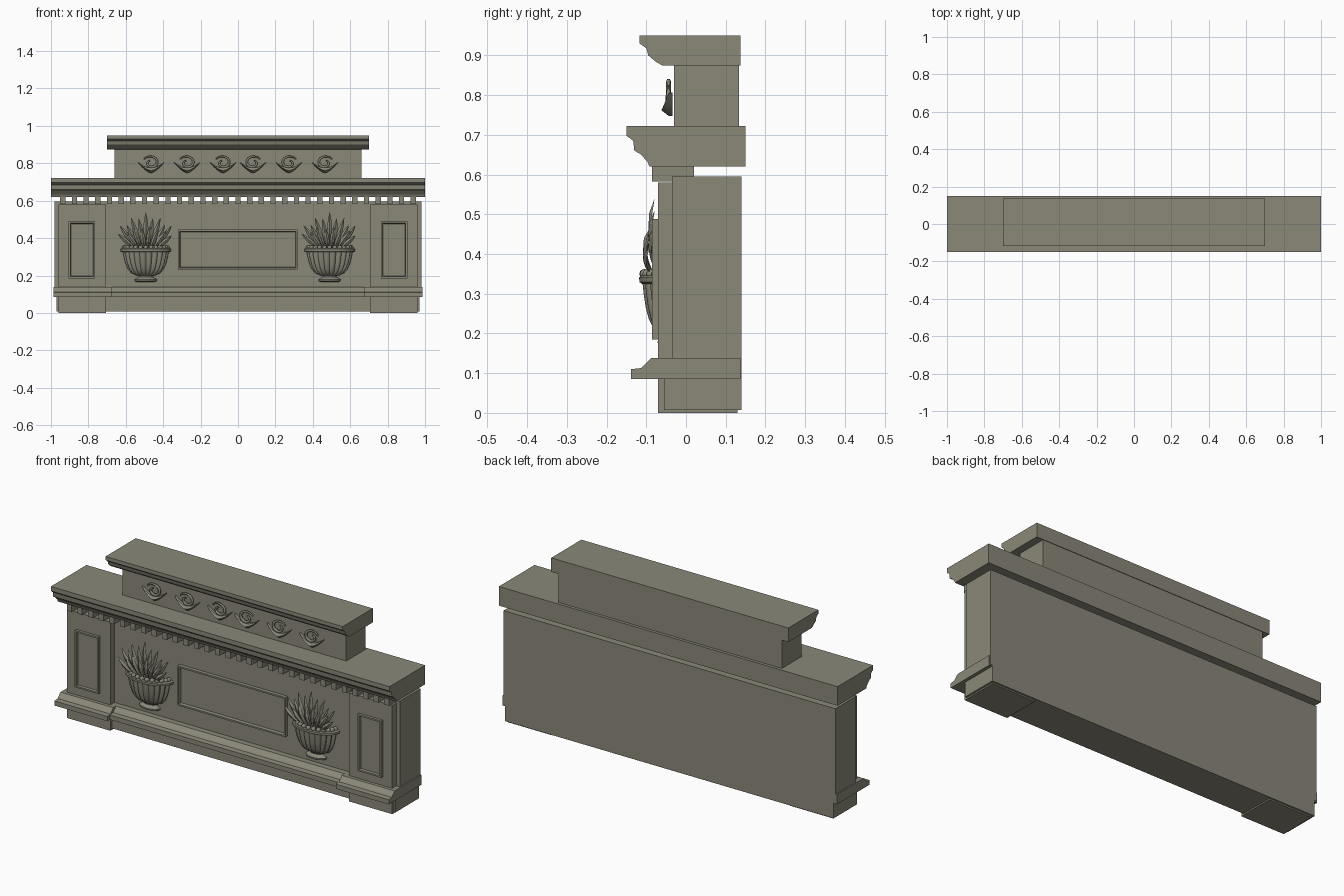
import bpy, bmesh
from math import sin, cos, pi, radians

cube = bpy.data.objects.get("Cube")
if cube:
    bpy.data.objects.remove(cube, do_unlink=True)

stone = bpy.data.materials.new("olive grey stone")
stone.use_nodes = True
STONE = (0.255, 0.246, 0.190, 1)
stone.diffuse_color = STONE
bsdf = next(n for n in stone.node_tree.nodes if n.type == 'BSDF_PRINCIPLED')
bsdf.inputs["Base Color"].default_value = STONE


def finish(name, bm, smooth=False):
    bmesh.ops.recalc_face_normals(bm, faces=bm.faces[:])
    mesh = bpy.data.meshes.new(name)
    bm.to_mesh(mesh)
    bm.free()
    mesh.materials.append(stone)
    ob = bpy.data.objects.new(name, mesh)
    bpy.context.collection.objects.link(ob)
    if smooth:
        bpy.ops.object.select_all(action='DESELECT')
        ob.select_set(True)
        bpy.context.view_layer.objects.active = ob
        bpy.ops.object.shade_smooth_by_angle(angle=radians(35))
    return ob


def add_box(bm, x0, x1, y0, y1, z0, z1):
    geo = bmesh.ops.create_cube(bm, size=1)
    for v in geo["verts"]:
        v.co.x = x1 if v.co.x > 0 else x0
        v.co.y = y1 if v.co.y > 0 else y0
        v.co.z = z1 if v.co.z > 0 else z0
    return geo["verts"]


def box(name, *dims):
    bm = bmesh.new()
    add_box(bm, *dims)
    return finish(name, bm)


def moulding(name, x0, x1, profile):
    """Extrude a (y, z) profile along x."""
    bm = bmesh.new()
    face = bm.faces.new([bm.verts.new((x0, y, z)) for y, z in profile])
    out = bmesh.ops.extrude_face_region(bm, geom=[face])
    for v in out["geom"]:
        if isinstance(v, bmesh.types.BMVert):
            v.co.x = x1
    # keep the starting cap closed
    if not face.is_valid:
        bmesh.ops.holes_fill(bm, edges=bm.edges[:])
    return finish(name, bm)


def frame(name, x0, x1, z0, z1, y_wall, depth=0.015):
    """Raised border around a sunk panel."""
    bm = bmesh.new()
    add_box(bm, x0, x1, y_wall - depth, y_wall + 0.01, z0, z1)
    bm.faces.ensure_lookup_table()
    bm.normal_update()
    front = min(bm.faces, key=lambda f: f.calc_center_median().y)
    bmesh.ops.inset_individual(bm, faces=[front], thickness=0.012)
    bmesh.ops.inset_individual(bm, faces=[front], thickness=0.004, depth=-depth * 0.8)
    return finish(name, bm)


# Body, plinth and end piers
box("main_body", -0.98, 0.98, -0.035, 0.14, 0.09, 0.595)
box("plinth", -0.97, 0.97, -0.055, 0.14, 0.007, 0.1)
base_profile = [(0.137, 0.085), (-0.138, 0.085), (-0.138, 0.11),
                (-0.112, 0.113), (-0.105, 0.121), (-0.088, 0.138), (0.137, 0.138)]
moulding("centre_base_moulding", -0.68, 0.68,
         [(y + 0.022 if y < 0 else y, z) for y, z in base_profile])
for side, s in (("left", 1), ("right", -1)):
    def span(a, b):
        return sorted((a * s, b * s))
    box(side + "_pier", *span(0.705, 0.96), -0.07, 0.13, 0, 0.58)
    moulding(side + "_base_moulding", *span(0.675, 0.987), base_profile)
    frame(side + "_pier_panel", *span(0.765, 0.905), 0.185, 0.488, -0.07)
frame("centre_panel", -0.32, 0.318, 0.233, 0.445, -0.035, 0.02)

# Row of dentils carrying the cornice
bm = bmesh.new()
COUNT = 31
for i in range(COUNT):
    x = -0.937 + 1.874 * i / (COUNT - 1)
    add_box(bm, x - 0.014, x + 0.014, -0.085, 0.02, 0.582, 0.625)
finish("dentils", bm)

# Cornice, raised block and top cornice
moulding("main_cornice", -1, 1,
         [(0.15, 0.62), (-0.092, 0.62), (-0.097, 0.632), (-0.115, 0.652),
          (-0.13, 0.66), (-0.133, 0.685), (-0.15, 0.698), (-0.15, 0.722), (0.15, 0.722)])
box("upper_block", -0.66, 0.66, -0.03, 0.134, 0.715, 0.88)
moulding("top_cornice", -0.7, 0.7,
         [(0.137, 0.875), (-0.06, 0.875), (-0.075, 0.883), (-0.095, 0.9),
          (-0.1, 0.918), (-0.117, 0.93), (-0.117, 0.95), (0.137, 0.95)])

# Urns: half lathe against the wall, with lobes around the bowl
WALL, FLAT, LOBES, STEPS = -0.035, 0.61, 10, 6


def half_lathe(name, cx, profile, lobe=0.0):
    bm = bmesh.new()
    n = LOBES * STEPS
    rows = []
    for r, z in profile:
        row = []
        for i in range(n + 1):
            a = pi + pi * i / n
            k = r * (1 - lobe * (1 - abs(sin(pi * i / STEPS))))
            row.append(bm.verts.new((cx + k * cos(a), WALL + FLAT * k * sin(a), z)))
        rows.append(row)
    for lo, hi in zip(rows, rows[1:]):
        for i in range(n):
            bm.faces.new((lo[i], lo[i + 1], hi[i + 1], hi[i]))
    bm.faces.new(rows[0])
    bm.faces.new(rows[-1])
    return finish(name, bm, True)


def add_leaf(bm, x, z, angle, length, width, y):
    """Folded pointed blade leaning by an angle from upright."""
    dx, dz = sin(angle), cos(angle)
    rows = []
    for t, w, out in ((0, 0.35, 0), (0.3, 0.85, 0.014), (0.55, 1, 0.02), (0.8, 0.6, 0.018)):
        px, pz = x + dx * length * t, z + dz * length * t
        rows.append([bm.verts.new((px + k * w * width * dz, y - out + (0 if k else -0.008),
                                   pz - k * w * width * dx)) for k in (-1, 0, 1)])
    tip = bm.verts.new((x + dx * length, y - 0.012, z + dz * length))
    for lo, hi in zip(rows, rows[1:]):
        for i in (0, 1):
            bm.faces.new((lo[i], lo[i + 1], hi[i + 1], hi[i]))
        bm.faces.new((lo[2], lo[0], hi[0], hi[2]))
    last = rows[-1]
    for a, b in ((0, 1), (1, 2), (2, 0)):
        bm.faces.new((last[a], last[b], tip))


for side, cx in (("left", 0.49), ("right", -0.493)):
    half_lathe(side + "_urn_foot", cx,
               [(0.045, 0.165), (0.058, 0.17), (0.06, 0.179), (0.05, 0.185),
                (0.036, 0.192), (0.04, 0.205)])
    half_lathe(side + "_urn_bowl", cx,
               [(0.05, 0.2), (0.078, 0.213), (0.097, 0.235), (0.11, 0.265),
                (0.119, 0.3), (0.124, 0.33)], 0.12)
    half_lathe(side + "_urn_rim", cx,
               [(0.124, 0.325), (0.135, 0.329), (0.136, 0.341), (0.128, 0.346)])
    # beads standing on the rim
    bm = bmesh.new()
    for i in range(13):
        a = pi + pi * (i + 0.5) / 13
        ball = bmesh.ops.create_icosphere(bm, subdivisions=2, radius=0.012)
        bmesh.ops.translate(bm, verts=ball["verts"],
                            vec=(cx + 0.116 * cos(a), WALL + FLAT * 0.116 * sin(a), 0.35))
    finish(side + "_urn_beads", bm, True)
    # tall back leaves, then shorter front leaves
    bm = bmesh.new()
    for i in range(9):
        t = i / 4 - 1
        add_leaf(bm, cx + 0.055 * t, 0.35, 0.62 * t, 0.19 - 0.045 * abs(t) - 0.02 * (i % 2),
                 0.014, -0.067)
    for i in range(8):
        t = (i - 3.5) / 3.5
        add_leaf(bm, cx + 0.06 * t, 0.345, 0.85 * t, 0.12 - 0.015 * (i % 2), 0.013, -0.08)
    finish(side + "_urn_leaves", bm)


# Scroll ornaments on the raised block
def ornament(name, cx, s):
    # leaf-shaped crescent with pointed ends
    bm = bmesh.new()
    rows = []
    n = 12
    for i in range(n + 1):
        t = 2 * i / n - 1
        x, c = cx + s * 0.07 * t, 1 - abs(t) ** 1.5
        top = 0.806 - 0.03 * (1 - t * t)
        low = 0.804 - 0.056 * c
        mid = (top + low) / 2
        rows.append([bm.verts.new(p) for p in (
            (x, -0.034, top), (x, -0.042 - 0.01 * c, top), (x, -0.044 - 0.018 * c, mid),
            (x, -0.04 - 0.004 * c, low), (x, -0.034, low))])
    for a, b in zip(rows, rows[1:]):
        for i in range(5):
            j = (i + 1) % 5
            bm.faces.new((a[i], a[j], b[j], b[i]))
    bm.faces.new(rows[0])
    bm.faces.new(rows[-1])
    finish(name + "_leaf", bm, True)
    # spiral curl
    curve = bpy.data.curves.new(name + "_curl", 'CURVE')
    curve.dimensions = '3D'
    curve.bevel_depth = 0.0065
    curve.bevel_resolution = 1
    curve.use_fill_caps = True
    spline = curve.splines.new('POLY')
    steps = 24
    spline.points.add(steps)
    for i, p in enumerate(spline.points):
        t = i / steps
        a = radians(150 - 400 * t)
        r = 0.044 - 0.03 * t
        p.co = (cx + s * r * cos(a), -0.044, 0.803 + 0.85 * r * sin(a), 1)
        p.radius = 0.6 + 0.5 * sin(pi * t)
    curve.materials.append(stone)
    bpy.context.collection.objects.link(bpy.data.objects.new(name + "_curl", curve))


for k, x in enumerate((0.08, 0.272, 0.465)):
    ornament("left_scroll_%d" % (k + 1), x, -1)
    ornament("right_scroll_%d" % (k + 1), -x, 1)
